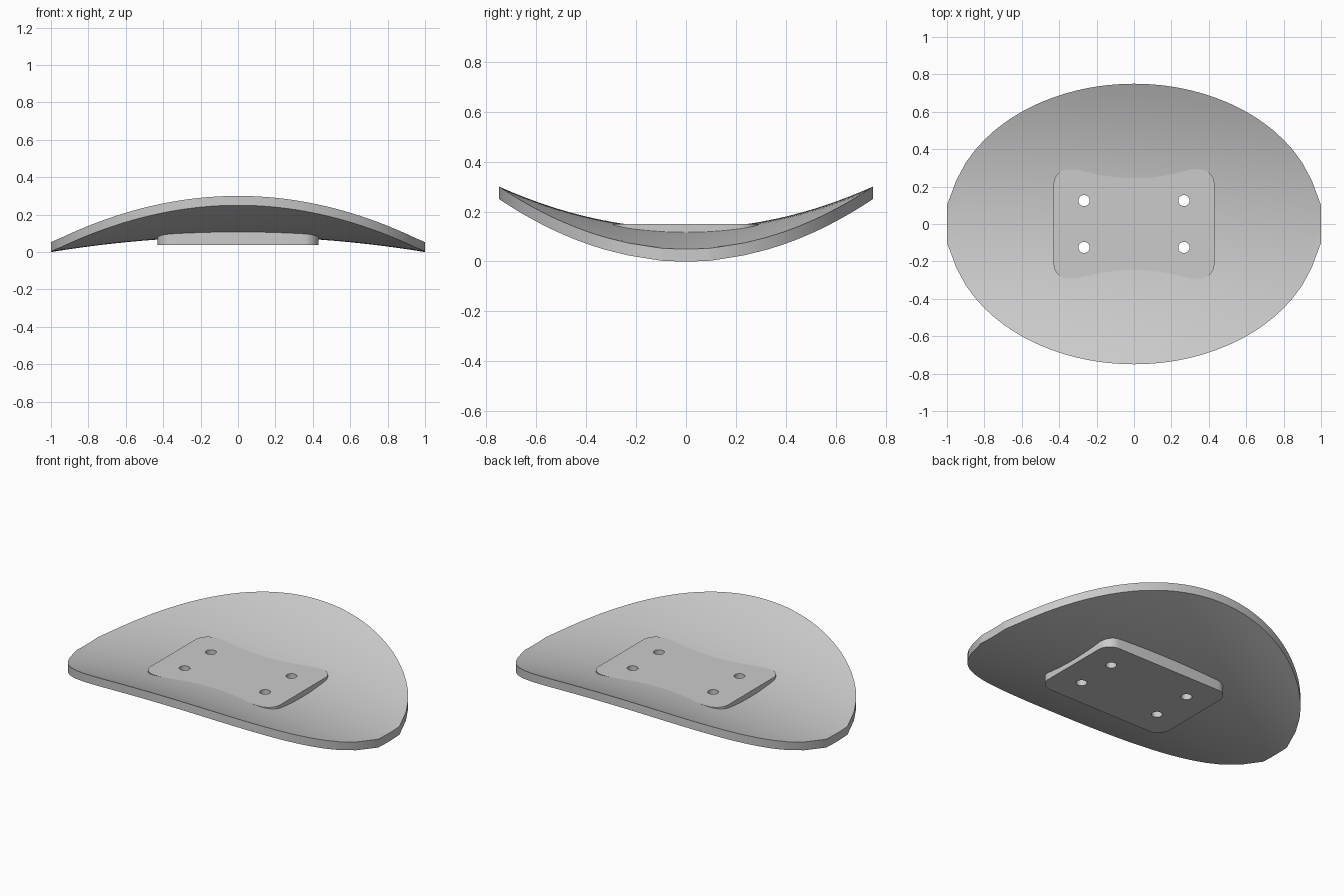
import bpy, bmesh, math

if "Cube" in bpy.data.objects:
    bpy.data.objects.remove(bpy.data.objects["Cube"], do_unlink=True)

grey = bpy.data.materials.new("light_grey")
grey.use_nodes = True
colour = (0.6, 0.6, 0.6, 1)
grey.diffuse_color = colour
grey.node_tree.nodes["Principled BSDF"].inputs["Base Color"].default_value = colour


def add_object(name, bm):
    bmesh.ops.recalc_face_normals(bm, faces=bm.faces)
    mesh = bpy.data.meshes.new(name)
    bm.to_mesh(mesh)
    bm.free()
    obj = bpy.data.objects.new(name, mesh)
    bpy.context.collection.objects.link(obj)
    mesh.materials.append(grey)
    return obj


def activate(obj):
    bpy.ops.object.select_all(action='DESELECT')
    obj.select_set(True)
    bpy.context.view_layer.objects.active = obj


def extrude_up(bm, faces, height):
    geom = bmesh.ops.extrude_face_region(bm, geom=faces, use_keep_orig=True)["geom"]
    verts = [v for v in geom if isinstance(v, bmesh.types.BMVert)]
    bmesh.ops.translate(bm, verts=verts, vec=(0, 0, height))


def saddle(x, y):
    return 0.082 - 0.082 * x * x + 0.299 * y * y


# Seat: oval saddle surface with blunt ends and a vertical rim
COLS, ROWS, THICK = 40, 32, 0.05
bm = bmesh.new()
grid = []
for i in range(COLS + 1):
    x = -1 + 2 * i / COLS
    half = max(0.1, 0.75 * math.sqrt(max(0, 1 - x * x)))
    ys = [half * (2 * j / ROWS - 1) for j in range(ROWS + 1)]
    grid.append([bm.verts.new((x, y, saddle(x, y))) for y in ys])
for a, b in zip(grid, grid[1:]):
    for j in range(ROWS):
        bm.faces.new((a[j], b[j], b[j + 1], a[j + 1]))
extrude_up(bm, bm.faces[:], THICK)
seat = add_object("seat", bm)

# Mounting plate: rounded rectangle passing through the seat
HX, HY, R, STEPS = 0.43, 0.292, 0.08, 8
bm = bmesh.new()
outline = []
for k, (sx, sy) in enumerate([(1, 1), (-1, 1), (-1, -1), (1, -1)]):
    for s in range(STEPS + 1):
        t = (k + s / STEPS) * math.pi / 2
        outline.append(bm.verts.new((sx * (HX - R) + R * math.cos(t),
                                     sy * (HY - R) + R * math.sin(t), 0.038)))
extrude_up(bm, [bm.faces.new(outline)], 0.112)
plate = add_object("mounting_plate", bm)

# Four bolt holes through both parts
bm = bmesh.new()
for sx in (-1, 1):
    for sy in (-1, 1):
        made = bmesh.ops.create_cone(bm, cap_ends=True, segments=24,
                                     radius1=0.03, radius2=0.03, depth=1)
        bmesh.ops.translate(bm, verts=made["verts"], vec=(sx * 0.267, sy * 0.125, 0))
cutter = add_object("bolt_hole_cutter", bm)
cutter.hide_render = True

for obj in (seat, plate):
    activate(obj)
    mod = obj.modifiers.new("bolt_holes", 'BOOLEAN')
    mod.operation = 'DIFFERENCE'
    mod.solver = 'EXACT'
    mod.object = cutter
    bpy.ops.object.modifier_apply(modifier=mod.name)
    bpy.ops.object.shade_smooth_by_angle(angle=math.radians(30))
bpy.data.objects.remove(cutter, do_unlink=True)
